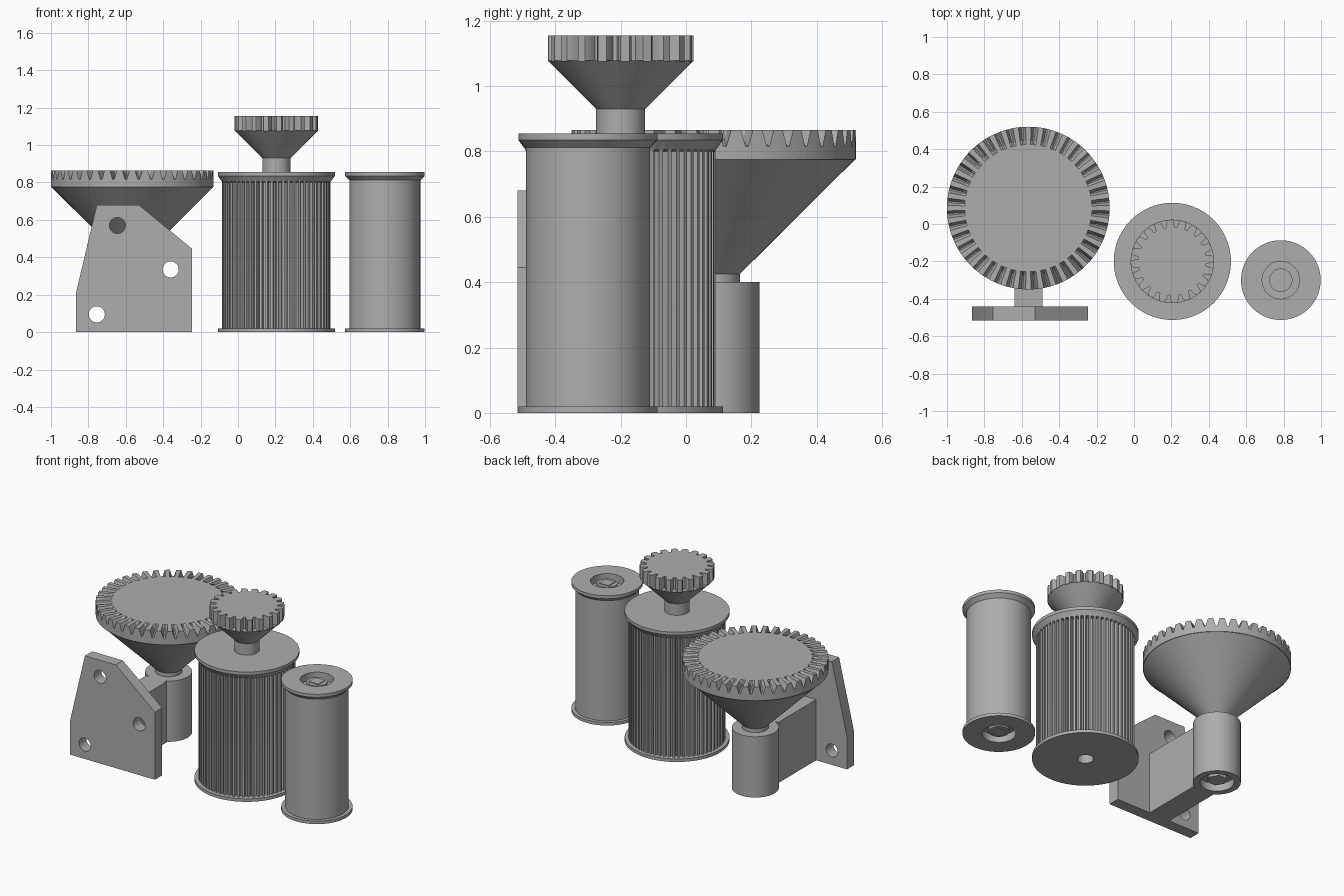
import bpy, bmesh
from math import sin, cos, pi, radians

cube = bpy.data.objects.get("Cube")
if cube:
    bpy.data.objects.remove(cube, do_unlink=True)

grey = bpy.data.materials.new("plain_grey")
grey.use_nodes = True
grey.diffuse_color = (0.42, 0.42, 0.42, 1)
grey.node_tree.nodes["Principled BSDF"].inputs["Base Color"].default_value = (0.42, 0.42, 0.42, 1)


def finish(obj):
    if not obj.data.materials:
        obj.data.materials.append(grey)
    bpy.ops.object.select_all(action='DESELECT')
    obj.select_set(True)
    bpy.context.view_layer.objects.active = obj
    bpy.ops.object.shade_smooth_by_angle(angle=radians(25))


def loft(name, centre, angles, rings):
    """Skin a stack of (radius, height) rings; either value may be a repeating list."""
    bm = bmesh.new()
    loops = []
    for r, z in rings:
        r = r if isinstance(r, list) else [r]
        z = z if isinstance(z, list) else [z]
        loops.append([bm.verts.new((r[i % len(r)] * cos(a), r[i % len(r)] * sin(a), z[i % len(z)]))
                      for i, a in enumerate(angles)])
    n = len(angles)
    for low, high in zip(loops, loops[1:]):
        for i in range(n):
            j = (i + 1) % n
            bm.faces.new((low[i], low[j], high[j], high[i]))
    bm.faces.new(loops[0][::-1])
    bm.faces.new(loops[-1])
    bmesh.ops.recalc_face_normals(bm, faces=bm.faces)
    mesh = bpy.data.meshes.new(name)
    bm.to_mesh(mesh)
    bm.free()
    obj = bpy.data.objects.new(name, mesh)
    obj.location = (*centre, 0)
    bpy.context.collection.objects.link(obj)
    finish(obj)
    return obj


def even(n, start=0.0):
    return [start + 2 * pi * i / n for i in range(n)]


def toothed(count, steps):
    """Angles for a gear, with the given fractions inside each tooth pitch."""
    return [2 * pi * (t + s) / count for t in range(count) for s in steps]


ROUND = even(72)
BEARING, SPOOL, ROLLER = (-0.565, 0.085), (0.205, -0.2), (0.785, -0.3)

# Bearing post with a hexagon socket underneath
loft("bearing_post", BEARING, ROUND,
     [(0.1, 0.05), (0.1, 0), (0.14, 0), (0.14, 0.4), (0.08, 0.4), (0.08, 0.41)])
loft("post_hex_bolt", BEARING, even(6), [(0.06, 0.015), (0.06, 0.06)])

# Crown gear: neck, wide cone and toothed rim
loft("crown_gear_cone", BEARING, ROUND,
     [(0.08, 0.39), (0.08, 0.425), (0.435, 0.778), (0.4, 0.779)])
TOP = 0.865
loft("crown_gear_teeth", BEARING, toothed(40, (0, 0.22, 0.44, 0.56, 0.78)),
     [(0.435, 0.775),
      (0.435, [TOP, TOP, 0.815, 0.815, TOP]),
      (0.36, [TOP, TOP, 0.838, 0.838, TOP]),
      (0.34, TOP)])

# Bracket plate with three holes
curve = bpy.data.curves.new("bracket_plate", 'CURVE')
curve.dimensions = '2D'
curve.fill_mode = 'BOTH'
curve.extrude = 0.0375


def outline(points):
    spline = curve.splines.new('POLY')
    spline.points.add(len(points) - 1)
    for p, (x, y) in zip(spline.points, points):
        p.co = (x, y, 0, 1)
    spline.use_cyclic_u = True


outline([(-0.865, 0), (-0.245, 0), (-0.245, 0.445), (-0.53, 0.68), (-0.755, 0.68), (-0.865, 0.215)])
for hx, hz in ((-0.755, 0.095), (-0.36, 0.335), (-0.645, 0.57)):
    outline([(hx + 0.043 * cos(a), hz + 0.043 * sin(a)) for a in even(32)])
plate = bpy.data.objects.new("bracket_plate", curve)
plate.location = (0, -0.4775, 0)
plate.rotation_euler = (pi / 2, 0, 0)
bpy.context.collection.objects.link(plate)
bpy.ops.object.select_all(action='DESELECT')
plate.select_set(True)
bpy.context.view_layer.objects.active = plate
bpy.ops.object.convert(target='MESH')
finish(bpy.context.view_layer.objects.active)

# Arm joining the plate to the bearing post
bpy.ops.mesh.primitive_cube_add(size=1, location=(-0.565, -0.245, 0.2))
arm = bpy.context.object
arm.name = "bracket_arm"
arm.scale = (0.15, 0.4, 0.4)
finish(arm)

# Fluted spool with flanges, bored from below, carrying a neck and cone
FLUTE = [0.29, 0.29, 0.266, 0.266]
loft("fluted_spool", SPOOL, toothed(60, (0, 0.4, 0.55, 0.85)),
     [(0.048, 0.7), (0.048, 0), (0.313, 0), (0.313, 0.02), (FLUTE, 0.02), (FLUTE, 0.8),
      (0.291, 0.805), (0.313, 0.835), (0.313, 0.855), (0.075, 0.855), (0.075, 0.93),
      (0.223, 1.078), (0.15, 1.079)])

# Spur gear on top of the spool
TEETH = [0.223, 0.223, 0.21, 0.182, 0.182, 0.21]
loft("spur_gear", SPOOL, toothed(20, (0, 0.38, 0.5, 0.58, 0.8, 0.88)),
     [(TEETH, 1.075), (TEETH, 1.155)])

# Plain roller with flanges and a recess at each end
loft("plain_roller", ROLLER, ROUND,
     [(0.1, 0.05), (0.1, 0), (0.213, 0), (0.213, 0.02), (0.19, 0.02), (0.19, 0.812),
      (0.213, 0.835), (0.213, 0.855), (0.1, 0.855), (0.1, 0.805)])
for end, z in (("bottom", 0.03), ("top", 0.825)):
    loft("roller_collar_" + end, ROLLER, even(40), [(0.062, z - 0.015), (0.062, z + 0.015)])
    loft("roller_square_pin_" + end, ROLLER, even(4, pi / 4), [(0.05, z - 0.02), (0.05, z + 0.02)])
